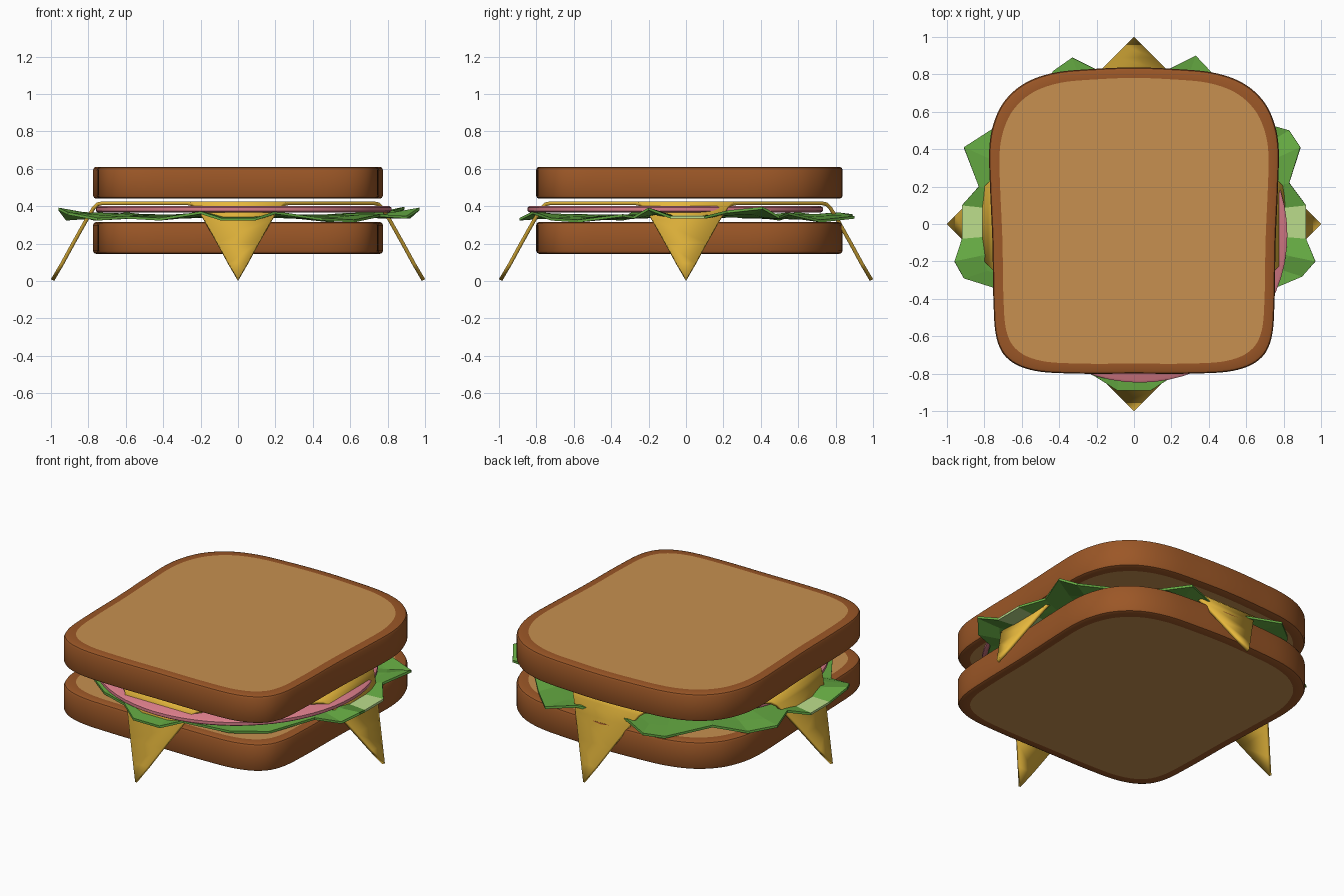
import bpy, bmesh, math
from mathutils import Vector

cube = bpy.data.objects.get("Cube")
if cube:
    bpy.data.objects.remove(cube)


def material(name, rgb):
    m = bpy.data.materials.new(name)
    m.use_nodes = True
    m.diffuse_color = (*rgb, 1)
    m.node_tree.nodes["Principled BSDF"].inputs["Base Color"].default_value = (*rgb, 1)
    return m


CRUST = material("crust brown", (0.33, 0.095, 0.02))
CRUMB = material("toasted tan", (0.57, 0.28, 0.08))
CHEESE = material("cheese yellow", (0.78, 0.47, 0.045))
HAM = material("ham pink", (0.72, 0.21, 0.26))
LEAF = material("leaf green", (0.13, 0.4, 0.055))
STEM = material("stem pale green", (0.5, 0.72, 0.26))


def finish(name, bm, mats, angle=35):
    bmesh.ops.recalc_face_normals(bm, faces=bm.faces)
    mesh = bpy.data.meshes.new(name)
    bm.to_mesh(mesh)
    bm.free()
    for m in mats:
        mesh.materials.append(m)
    obj = bpy.data.objects.new(name, mesh)
    bpy.context.collection.objects.link(obj)
    bpy.ops.object.select_all(action='DESELECT')
    obj.select_set(True)
    bpy.context.view_layer.objects.active = obj
    if angle:
        bpy.ops.object.shade_smooth_by_angle(angle=math.radians(angle))
    return obj


def loft(bm, rings, cap_mat=0):
    """Skin closed rings of points and cap both ends."""
    loops = [[bm.verts.new(p) for p in ring] for ring in rings]
    for a, b in zip(loops, loops[1:]):
        for i in range(len(a)):
            j = (i + 1) % len(a)
            bm.faces.new((a[i], a[j], b[j], b[i]))
    for end in (loops[0], loops[-1]):
        bm.faces.new(end).material_index = cap_mat


def smooth_loop(pts, steps=6):
    """Closed Catmull-Rom curve through the points."""
    out, n = [], len(pts)
    for i in range(n):
        a, b, c, d = (Vector(pts[(i + k) % n]) for k in (-1, 0, 1, 2))
        for s in range(steps):
            t = s / steps
            out.append(0.5 * (2 * b + (c - a) * t + (2 * a - 5 * b + 4 * c - d) * t * t
                              + (3 * b - a - 3 * c + d) * t ** 3))
    return out


# Bread slices: half outline mirrored, crust wall with a rim around the crumb
half = [(0.3, -0.8), (0.53, -0.785), (0.67, -0.725), (0.735, -0.61), (0.752, -0.4),
        (0.757, -0.1), (0.77, 0.2), (0.774, 0.4), (0.75, 0.54), (0.69, 0.66),
        (0.58, 0.755), (0.42, 0.81), (0.2, 0.83)]
outline = smooth_loop([(0, -0.8)] + half + [(0, 0.837)] + [(-x, y) for x, y in reversed(half)])


def bread(name, z0, z1):
    def ring(inset, z):
        return [(p.x * (1 - inset / 0.775), p.y * (1 - inset / 0.82), z) for p in outline]
    bm = bmesh.new()
    profile = [(0.055, 0), (0.016, 0), (0.005, 0.005), (0, 0.016)]
    rings = [ring(i, z0 + d) for i, d in profile]
    rings += [ring(i, z1 - d) for i, d in reversed(profile)]
    loft(bm, rings, cap_mat=1)
    finish(name, bm, [CRUST, CRUMB])


bread("bottom_bread", 0.145, 0.315)
bread("top_bread", 0.44, 0.61)

# Ham: round slice with a softened edge, a little off centre
bm = bmesh.new()
loft(bm, [[(0.03 + r * math.cos(a * math.tau / 64), -0.058 + r * math.sin(a * math.tau / 64), z)
           for a in range(64)]
          for r, z in ((0.778, 0.366), (0.79, 0.374), (0.79, 0.392), (0.778, 0.4))])
finish("ham_slice", bm, [HAM], 50)

# Cheese: diamond sheet creased along each side so the corners hang down
droop = [(0.73, 0.425), (0.755, 0.419), (0.78, 0.395), (0.82, 0.33), (0.89, 0.205),
         (0.95, 0.095), (1.0, 0.01)]


def droop_height(r):
    for (r0, z0), (r1, z1) in zip(droop, droop[1:]):
        if r <= r1:
            return z0 + (z1 - z0) * max(0, (r - r0) / (r1 - r0))
    return droop[-1][1]


bm = bmesh.new()
bm.faces.new([bm.verts.new(p) for p in ((1, 0, 0), (0, 1, 0), (-1, 0, 0), (0, -1, 0))])
for axis in ((1, 0, 0), (-1, 0, 0), (0, 1, 0), (0, -1, 0)):
    for r, _ in droop[:-1]:
        bmesh.ops.bisect_plane(bm, geom=bm.verts[:] + bm.edges[:] + bm.faces[:],
                               plane_co=Vector(axis) * r, plane_no=axis)
for v in bm.verts:
    v.co.z = droop_height(max(abs(v.co.x), abs(v.co.y)))
cheese = finish("cheese_slice", bm, [CHEESE])
solid = cheese.modifiers.new("thickness", 'SOLIDIFY')
solid.thickness = 0.02
solid.offset = -1

# Lettuce: ruffled leaf, its rim given as x, y, z and drawn in to the middle
rim = [(0.92, 0.1, 0.34), (0.83, 0.22, 0.37), (0.89, 0.41, 0.39), (0.83, 0.5, 0.34),
       (0.66, 0.55, 0.36), (0.5, 0.72, 0.32), (0.33, 0.9, 0.34), (0.17, 0.82, 0.36),
       (0, 0.76, 0.34), (-0.17, 0.81, 0.36), (-0.33, 0.89, 0.35), (-0.43, 0.82, 0.33),
       (-0.6, 0.6, 0.36), (-0.77, 0.5, 0.33), (-0.91, 0.41, 0.37), (-0.83, 0.2, 0.36),
       (-0.92, 0.1, 0.33), (-0.92, -0.08, 0.33), (-0.96, -0.2, 0.385), (-0.91, -0.29, 0.36),
       (-0.75, -0.34, 0.33), (-0.6, -0.57, 0.34), (-0.42, -0.7, 0.33), (-0.2, -0.82, 0.365),
       (-0.09, -0.89, 0.33), (0.09, -0.89, 0.33), (0.2, -0.82, 0.365), (0.45, -0.72, 0.33),
       (0.62, -0.58, 0.32), (0.76, -0.34, 0.35), (0.9, -0.28, 0.34), (0.97, -0.2, 0.385),
       (0.92, -0.08, 0.34)]
bm = bmesh.new()
loops = []
for k, wave in ((1, 1), (0.86, 0.4), (0.6, 0.2)):
    loops.append([bm.verts.new((x * k, y * k, 0.345 + (z - 0.345) * wave)) for x, y, z in rim])
for a, b in zip(loops, loops[1:]):
    for i in range(len(a)):
        j = (i + 1) % len(a)
        f = bm.faces.new((a[i], a[j], b[j], b[i]))
        # the pale stem runs across the leaf
        f.material_index = int(max(abs(v.co.y) for v in f.verts) < 0.11 and abs(a[i].co.x) > 0.5)
bm.faces.new(loops[-1])
lettuce = finish("lettuce_leaf", bm, [LEAF, STEM], 0)
solid = lettuce.modifiers.new("thickness", 'SOLIDIFY')
solid.thickness = 0.014
solid.offset = 0
